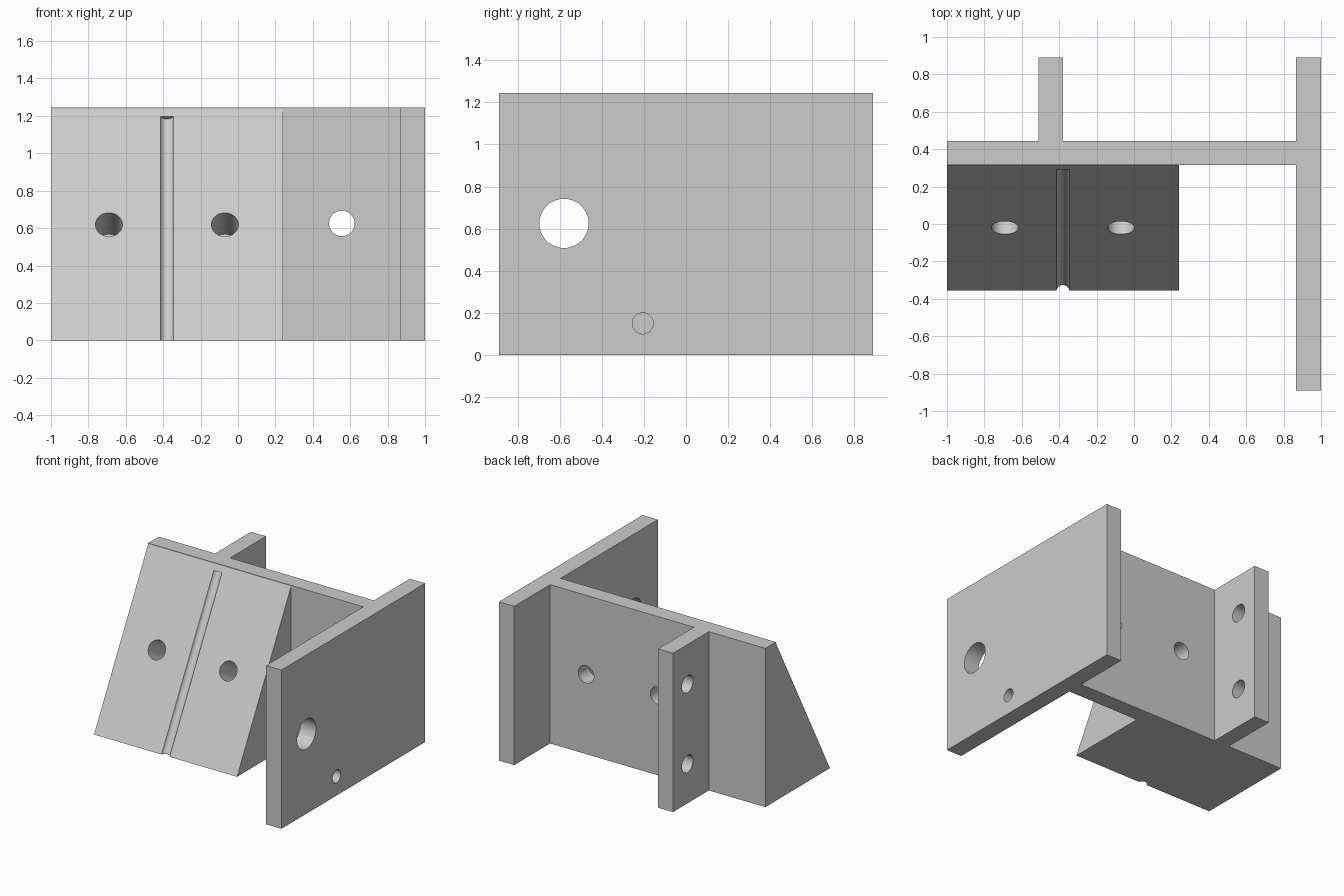
import bpy
import bmesh
from mathutils import Vector

cube = bpy.data.objects.get("Cube")
if cube:
    bpy.data.objects.remove(cube, do_unlink=True)

grey = bpy.data.materials.new("plain_grey")
grey.use_nodes = True
grey.diffuse_color = (0.6, 0.6, 0.6, 1)
grey.node_tree.nodes["Principled BSDF"].inputs["Base Color"].default_value = (0.6, 0.6, 0.6, 1)

HEIGHT = 1.245
MID = 0.625
HOLE = 0.068


def prism(name, points, offset):
    """Extrude a closed profile along an offset vector."""
    bm = bmesh.new()
    face = bm.faces.new([bm.verts.new(p) for p in points])
    grown = bmesh.ops.extrude_face_region(bm, geom=[face])["geom"]
    verts = [g for g in grown if isinstance(g, bmesh.types.BMVert)]
    bmesh.ops.translate(bm, verts=verts, vec=offset)
    bmesh.ops.recalc_face_normals(bm, faces=bm.faces)
    mesh = bpy.data.meshes.new(name)
    bm.to_mesh(mesh)
    bm.free()
    mesh.materials.append(grey)
    obj = bpy.data.objects.new(name, mesh)
    bpy.context.collection.objects.link(obj)
    return obj


def drill(target, centre, direction, radius, length):
    """Cut a round hole centred on a point along a direction."""
    bpy.ops.mesh.primitive_cylinder_add(
        vertices=48, radius=radius, depth=length, location=centre,
        rotation=Vector(direction).to_track_quat('Z', 'Y').to_euler())
    cutter = bpy.context.object
    cutter.name = "hole_cutter"
    cutter.hide_render = True
    cutter.data.materials.append(grey)
    mod = target.modifiers.new("hole", 'BOOLEAN')
    mod.operation = 'DIFFERENCE'
    mod.solver = 'EXACT'
    mod.object = cutter
    bpy.context.view_layer.objects.active = target
    bpy.ops.object.modifier_apply(modifier=mod.name)
    bpy.data.objects.remove(cutter, do_unlink=True)


# Upright body: cross wall, rear rib and side flange in one plan profile
plan = [(-1, 0.315), (0.867, 0.315), (0.867, -0.89), (1, -0.89),
        (1, 0.89), (0.867, 0.89), (0.867, 0.445), (-0.38, 0.445),
        (-0.38, 0.89), (-0.51, 0.89), (-0.51, 0.445), (-1, 0.445)]
body = prism("wall_with_rib_and_flange", [(x, y, 0) for x, y in plan], (0, 0, HEIGHT))

# Bolt holes through wall, rib and flange
for x in (-0.07, 0.555):
    drill(body, (x, 0.38, MID), (0, 1, 0), HOLE, 0.3)
for z in (0.31, 0.935):
    drill(body, (-0.445, 0.71, z), (1, 0, 0), HOLE, 0.3)
drill(body, (0.933, -0.58, MID), (1, 0, 0), 0.117, 0.3)
drill(body, (0.933, -0.205, 0.15), (1, 0, 0), 0.05, 0.3)

# Sloping wedge in front of the wall
top = Vector((0, 0.315, 1.237))
toe = Vector((0, -0.355, 0))
side = [(-1, 0.315, 0), (-1, toe.y, toe.z), (-1, top.y, top.z)]
wedge = prism("sloped_wedge", side, (1.24, 0, 0))
down = (toe - top).normalized()
normal = Vector((0, down.z, -down.y))

# Blind holes square to the slope
for x in (-0.69, -0.07):
    mouth = top.lerp(toe, 0.5) + Vector((x, 0, 0))
    drill(wedge, mouth, normal, 0.072, 0.48)

# Shallow round groove running down the slope
start = top + down * 0.047 + Vector((-0.38, 0, 0))
drill(wedge, start + down * 0.8 + normal * 0.012, down, 0.037, 1.6)

# Smooth hole walls, sharp edges elsewhere
for obj in (body, wedge):
    bpy.ops.object.select_all(action='DESELECT')
    obj.select_set(True)
    bpy.context.view_layer.objects.active = obj
    bpy.ops.object.shade_smooth_by_angle(angle=0.5)
